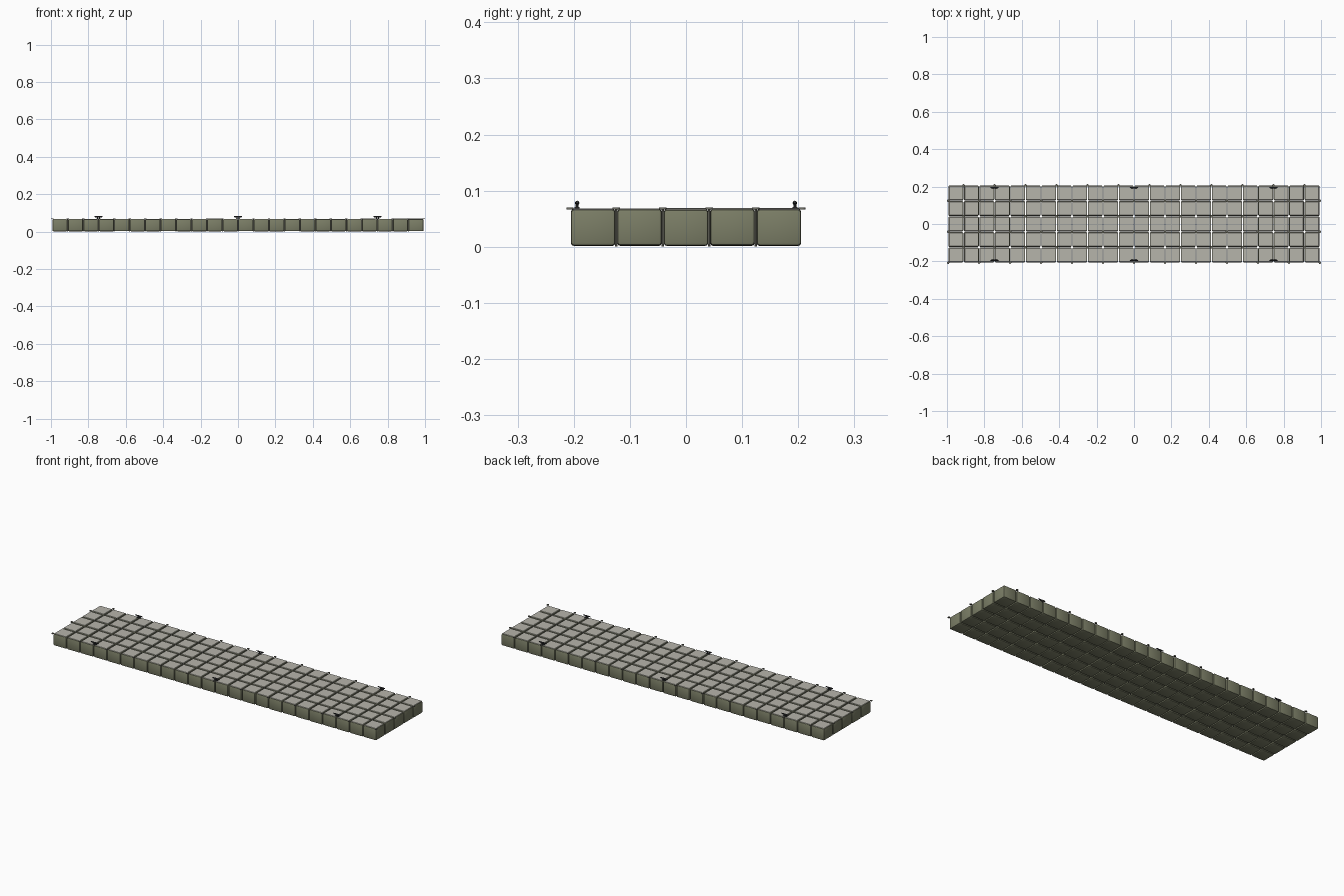
import bpy, bmesh, math, random
from mathutils import Matrix, Vector

if "Cube" in bpy.data.objects:
    bpy.data.objects.remove(bpy.data.objects["Cube"])
random.seed(4)
NX, NY, P = 24, 5, 0.0828      # float grid and pitch
W, TOP = 0.079, 0.0675         # float width and deck height


def mat(name, c):
    m = bpy.data.materials.new(name)
    m.diffuse_color = (*c, 1)
    m.use_nodes = True
    m.node_tree.nodes["Principled BSDF"].inputs["Base Color"].default_value = m.diffuse_color
    return m


OLIVE = mat("olive plastic", (0.20, 0.21, 0.135))
GREY = mat("grey deck", (0.47, 0.46, 0.41))
PIN = mat("pin grey", (0.17, 0.17, 0.14))
STEEL = mat("dark steel", (0.035, 0.037, 0.04))


def box(bm, c, s, bevel=0.0, seg=2):
    r = bmesh.ops.create_cube(bm, size=1, matrix=Matrix.Translation(c) @ Matrix.Diagonal((*s, 1)))
    if bevel:
        es = list({e for v in r["verts"] for e in v.link_edges})
        bmesh.ops.bevel(bm, geom=es, offset=bevel, segments=seg, affect='EDGES', profile=0.5)


def rod(bm, a, b, r, n=12, r2=None):
    a, b = Vector(a), Vector(b)
    d = b - a
    m = Matrix.Translation((a + b) / 2) @ d.to_track_quat('Z', 'Y').to_matrix().to_4x4()
    bmesh.ops.create_cone(bm, cap_ends=True, segments=n, radius1=r,
                          radius2=r if r2 is None else r2, depth=d.length, matrix=m)


def finish(bm, name, *mats):
    me = bpy.data.meshes.new(name)
    bm.to_mesh(me)
    bm.free()
    o = bpy.data.objects.new(name, me)
    bpy.context.collection.objects.link(o)
    for m in mats:
        me.materials.append(m)
    bpy.context.view_layer.objects.active = o
    bpy.ops.object.select_all(action='DESELECT')
    o.select_set(True)
    bpy.ops.object.shade_smooth_by_angle(angle=math.radians(35))
    return o


# floats with grey tread pads on top
floats, pads = bmesh.new(), bmesh.new()
for i in range(NX):
    for j in range(NY):
        x, y = (i - (NX - 1) / 2) * P, (j - (NY - 1) / 2) * P
        dz = random.uniform(-0.0006, 0.0006)
        h = TOP - 0.003
        box(floats, (x, y, 0.002 + h / 2 + dz), (W, W, h), 0.005)
        box(pads, (x, y, TOP - 0.001 + dz), (W - 0.006, W - 0.006, 0.003), 0.001, 1)
finish(floats, "dock_floats", OLIVE)
finish(pads, "deck_pads", GREY)

# coupling pins on alternate float corners
pins = bmesh.new()
for i in range(NX + 1):
    for j in range(NY + 1):
        if (i + j) % 2 == 0:
            x, y = (i - NX / 2) * P, (j - NY / 2) * P
            rod(pins, (x, y, TOP - 0.001), (x, y, TOP + 0.0025), 0.0064)
            if 0 < i < NX and 0 < j < NY:
                rod(pins, (x, y, 0), (x, y, TOP), 0.0025, 8)
finish(pins, "coupling_pins", PIN)

# mooring cleats along both long edges
cleats = bmesh.new()
for x in (-9 * P, 0, 9 * P):
    for y in (-0.194, 0.194):
        box(cleats, (x, y, TOP + 0.0015), (0.022, 0.009, 0.003))
        for s in (-1, 1):
            rod(cleats, (x + s * 0.005, y, TOP), (x + s * 0.005, y, 0.078), 0.0025, 10)
            rod(cleats, (x, y, 0.078), (x + s * 0.021, y, 0.0795), 0.004, 12, 0.0025)
finish(cleats, "mooring_cleats", STEEL)
